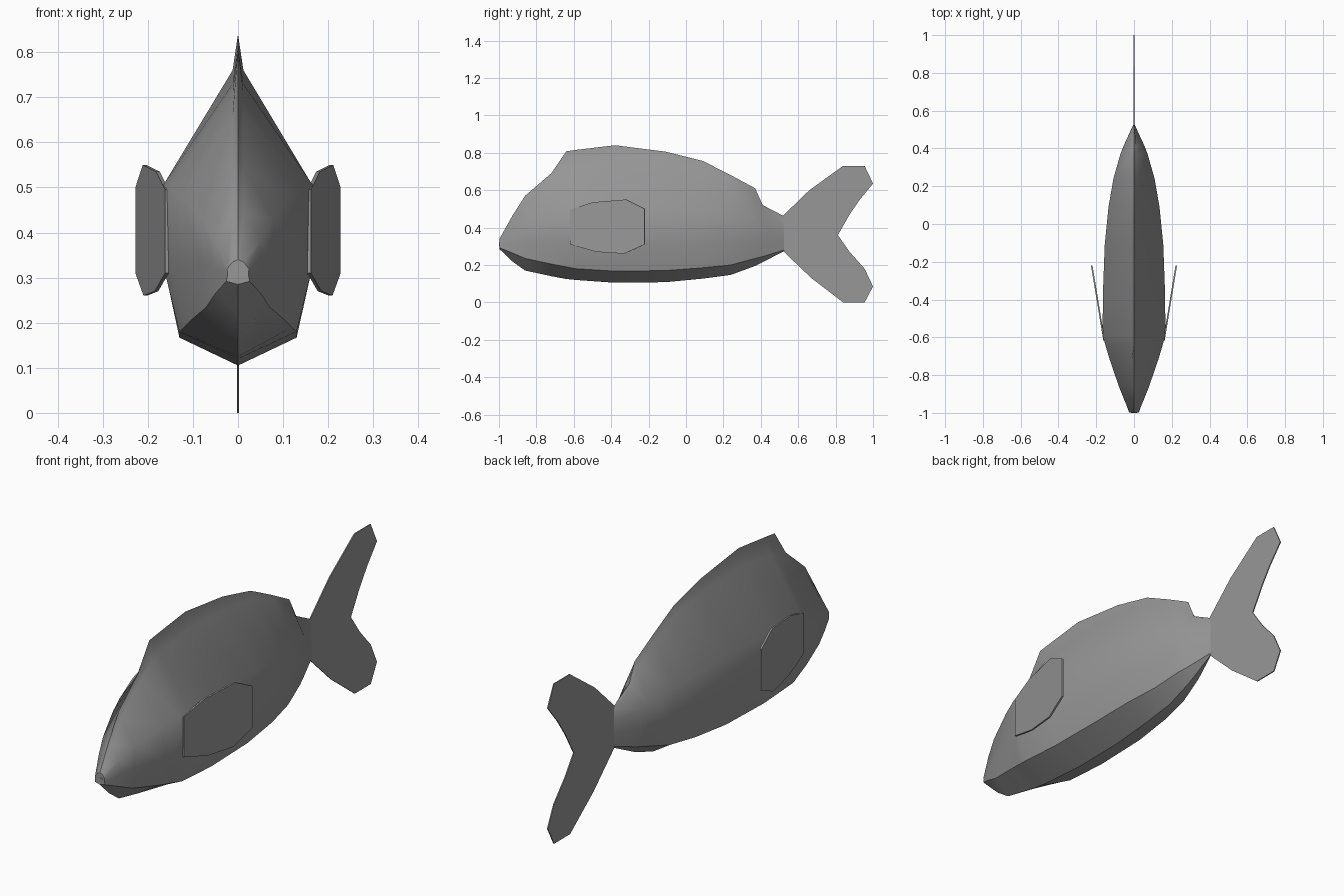
import bpy, bmesh, math
from mathutils import Vector

cube = bpy.data.objects.get("Cube")
if cube:
    bpy.data.objects.remove(cube, do_unlink=True)

# One plain grey for the whole fish
GREY = (0.31, 0.31, 0.31, 1.0)
grey = bpy.data.materials.new("fish_grey")
grey.use_nodes = True
grey.diffuse_color = GREY
grey.node_tree.nodes["Principled BSDF"].inputs["Base Color"].default_value = GREY


def finish(name, bm, angle):
    """Turn a bmesh into a smooth-shaded object with sharp creases."""
    bmesh.ops.recalc_face_normals(bm, faces=bm.faces)
    mesh = bpy.data.meshes.new(name)
    bm.to_mesh(mesh)
    bm.free()
    mesh.materials.append(grey)
    mesh.shade_smooth()
    mesh.set_sharp_from_angle(angle=math.radians(angle))
    obj = bpy.data.objects.new(name, mesh)
    bpy.context.collection.objects.link(obj)
    return obj


def plate(name, points, offset):
    """Flat outline thickened by offset to both sides."""
    bm = bmesh.new()
    off = Vector(offset)
    a = [bm.verts.new(Vector(p) + off) for p in points]
    b = [bm.verts.new(Vector(p) - off) for p in points]
    bm.faces.new(a)
    bm.faces.new(b[::-1])
    n = len(a)
    for i in range(n):
        j = (i + 1) % n
        bm.faces.new((a[i], b[i], b[j], a[j]))
    return finish(name, bm, 25)


# Body stations, nose to tail:
# y, top z, ridge base z, shoulder x, shoulder z, flank z, chine x, chine z, keel z
stations = [
    (-0.997, 0.34, 0.335, 0.024, 0.32, 0.305, 0.026, 0.292, 0.285),
    (-0.93, 0.46, 0.44, 0.052, 0.385, 0.32, 0.05, 0.265, 0.22),
    (-0.86, 0.57, 0.54, 0.080, 0.43, 0.33, 0.07, 0.235, 0.17),
    (-0.72, 0.69, 0.66, 0.128, 0.48, 0.33, 0.105, 0.205, 0.14),
    (-0.64, 0.808, 0.71, 0.152, 0.50, 0.32, 0.12, 0.19, 0.125),
    (-0.59, 0.815, 0.73, 0.166, 0.505, 0.31, 0.13, 0.18, 0.12),
    (-0.38, 0.84, 0.76, 0.165, 0.505, 0.31, 0.13, 0.167, 0.105),
    (-0.11, 0.806, 0.75, 0.155, 0.50, 0.31, 0.125, 0.17, 0.108),
    (0.09, 0.756, 0.72, 0.135, 0.49, 0.31, 0.11, 0.185, 0.127),
    (0.24, 0.68, 0.655, 0.109, 0.47, 0.32, 0.085, 0.20, 0.147),
    (0.37, 0.61, 0.58, 0.072, 0.44, 0.33, 0.055, 0.235, 0.195),
    (0.41, 0.52, 0.51, 0.057, 0.42, 0.335, 0.042, 0.245, 0.215),
    (0.525, 0.46, 0.455, 0.004, 0.40, 0.34, 0.004, 0.28, 0.274),
]
bm = bmesh.new()
rings = []
for y, top, rz, sx, sz, fz, cx, cz, keel in stations:
    half = [(min(0.012, sx * 0.5), rz), (sx, sz), (sx * 0.975, fz), (cx, cz)]
    loop = [(0, top)] + half + [(0, keel)] + [(-x, z) for x, z in half[::-1]]
    rings.append([bm.verts.new((x, y, z)) for x, z in loop])
for r, s in zip(rings, rings[1:]):
    for i in range(len(r)):
        j = (i + 1) % len(r)
        bm.faces.new((r[i], r[j], s[j], s[i]))
bm.faces.new(rings[0])
bm.faces.new(rings[-1])
finish("body", bm, 40)

# Small hexagonal mouth on the tip of the nose
mouth = [(0.017, 0.306), (0.017, 0.314), (0, 0.319),
         (-0.017, 0.314), (-0.017, 0.306), (0, 0.301)]
plate("mouth", [(x, -0.997, z) for x, z in mouth], (0, 0.003, 0))

# Forked tail fin
tail = [(0.515, 0.46), (0.66, 0.60), (0.84, 0.73), (0.955, 0.73), (1.0, 0.635),
        (0.93, 0.55), (0.875, 0.47), (0.812, 0.36), (0.875, 0.27), (0.955, 0.18),
        (1.0, 0.085), (0.955, 0.0), (0.84, 0.0), (0.67, 0.13), (0.515, 0.278)]
plate("tail_fin", [(0, y, z) for y, z in tail], (0.0025, 0, 0))

# Side fins, splayed outward toward the back
fin = [(-0.62, 0.495), (-0.50, 0.535), (-0.32, 0.55), (-0.22, 0.50),
       (-0.22, 0.31), (-0.33, 0.26), (-0.48, 0.27), (-0.62, 0.31)]
for side, name in ((1, "left_side_fin"), (-1, "right_side_fin")):
    pts = [(side * (0.161 + 0.165 * (y + 0.60)), y, z) for y, z in fin]
    plate(name, pts, (side * 0.004, -0.0007, 0))
